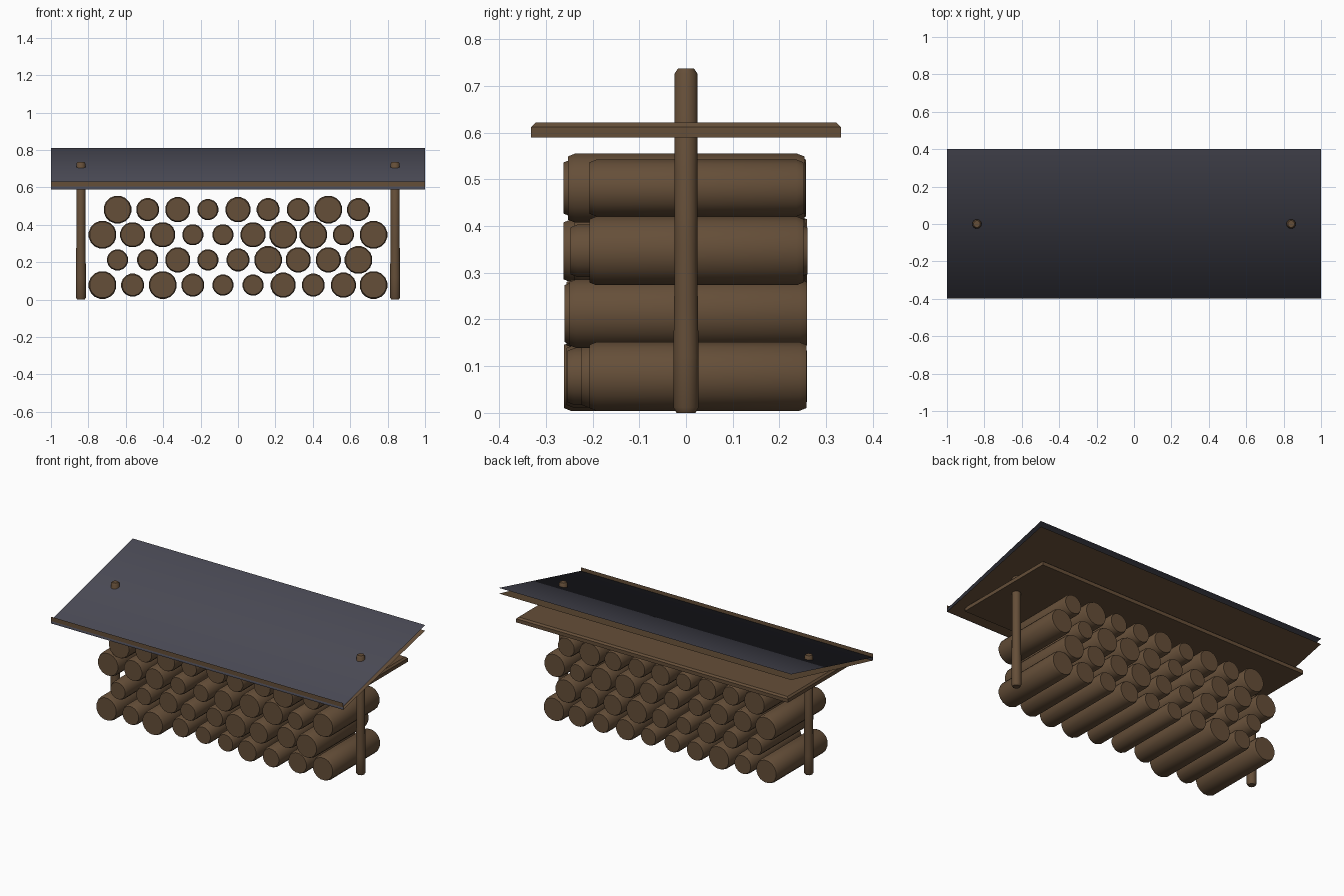
import bpy, bmesh, math, random
from mathutils import Matrix

random.seed(4)
cube = bpy.data.objects.get("Cube")
if cube:
    bpy.data.objects.remove(cube, do_unlink=True)


def material(name, rgb):
    m = bpy.data.materials.new(name)
    m.use_nodes = True
    m.diffuse_color = (*rgb, 1)
    m.node_tree.nodes["Principled BSDF"].inputs["Base Color"].default_value = (*rgb, 1)
    return m


wood = material("brown_wood", (0.13, 0.077, 0.04))
slate = material("dark_slate", (0.066, 0.066, 0.088))


def finish(name, bm, mat, angle):
    """Make an object, smooth below the given edge angle in degrees."""
    me = bpy.data.meshes.new(name)
    bm.to_mesh(me)
    bm.free()
    me.materials.append(mat)
    ob = bpy.data.objects.new(name, me)
    bpy.context.collection.objects.link(ob)
    bpy.ops.object.select_all(action='DESELECT')
    ob.select_set(True)
    bpy.context.view_layer.objects.active = ob
    bpy.ops.object.shade_smooth_by_angle(angle=math.radians(angle))


def rod(name, profile, sides, matrix):
    """Round bar along local z from (radius, z) rings, with flat ends."""
    bm = bmesh.new()
    rings = []
    for r, z in profile:
        turns = [2 * math.pi * (k + 0.5) / sides for k in range(sides)]
        rings.append([bm.verts.new((r * math.cos(a), r * math.sin(a), z)) for a in turns])
    for low, high in zip(rings, rings[1:]):
        for k in range(sides):
            n = (k + 1) % sides
            bm.faces.new((low[k], low[n], high[n], high[k]))
    bm.faces.new(rings[0][::-1])
    bm.faces.new(rings[-1])
    bm.transform(matrix)
    finish(name, bm, wood, 35)


def sheet(name, path, mat):
    """Thin full-width sheet following (y, z) points from front to back."""
    bm = bmesh.new()
    rows = [[bm.verts.new((x, y, z)) for x in (-1, 1)] for y, z in path]
    for a, b in zip(rows, rows[1:]):
        bm.faces.new((a[0], a[1], b[1], b[0]))
    finish(name, bm, mat, 100)


# Posts
for side, x in (("right", -0.84), ("left", 0.84)):
    rod(side + "_post", [(0.021, 0), (0.028, 0.012), (0.028, 0.12), (0.025, 0.32),
                         (0.025, 0.727), (0.018, 0.737)], 12,
        Matrix.Translation((x, 0, 0)))

# Sloping roof: covering with a folded front lip, underlay and front trim
sheet("roof_covering", [(-0.399, 0.59), (-0.399, 0.61), (0.4, 0.81)], slate)
sheet("roof_underlay", [(-0.398, 0.591), (0.4, 0.775)], wood)
sheet("roof_front_trim", [(-0.4, 0.605), (-0.4, 0.632)], wood)

# Flat board under the roof
bm = bmesh.new()
bmesh.ops.create_cube(bm, size=1)
bm.transform(Matrix.Translation((0, 0, 0.606)) @ Matrix.Diagonal((1.86, 0.664, 0.032, 1)))
top = [e for e in bm.edges if all(v.co.z > 0.61 for v in e.verts)]
bmesh.ops.bevel(bm, geom=top, offset=0.01, segments=1, affect='EDGES')
finish("roof_board", bm, wood, 20)

# Stacked logs: one string per row, each letter is a radius class
radii = {"S": 0.057, "M": 0.062, "L": 0.068, "X": 0.075}
rows = ["XMXMSSLMLX", "SSLSMXLLX", "XLLSSLXXSX", "XMLSLMMXM"]
for r, row in enumerate(rows):
    z = 0.078 + r * 0.1345
    for i, size in enumerate(row):
        x = (i - (len(row) - 1) / 2) * 0.161
        last = i == len(row) - 1
        front = -0.207 if last and r != 1 else random.uniform(-0.265, -0.215)
        back = random.uniform(0.25, 0.26)
        radius = radii[size]
        rod(f"log_{r + 1}_{i + 1}",
            [(radius - 0.006, -back), (radius, 0.015 - back),
             (radius, -front - 0.015), (radius - 0.006, -front)], 16,
            Matrix.Translation((x, 0, z)) @ Matrix.Rotation(math.pi / 2, 4, 'X'))
